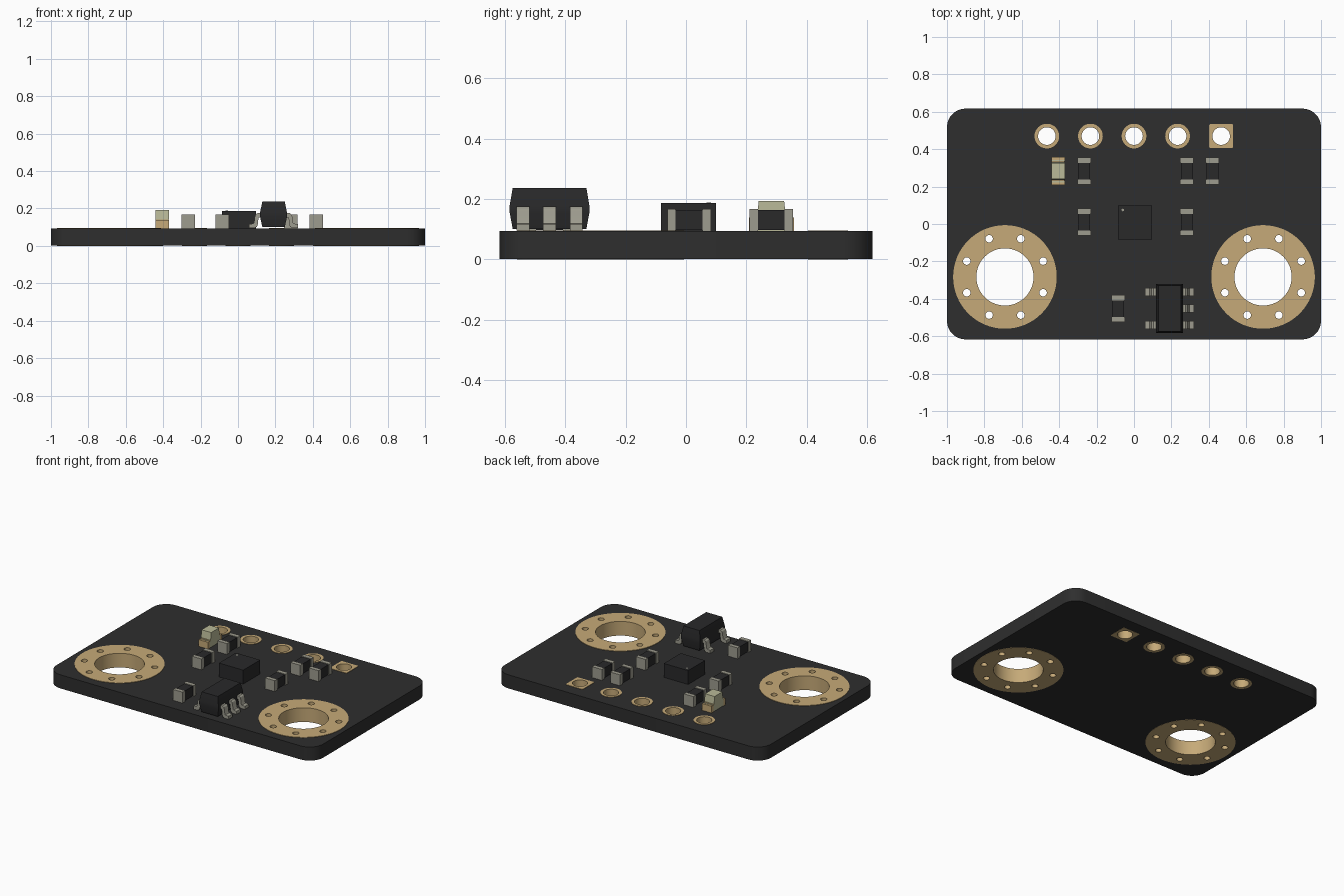
import bpy, bmesh
from math import cos, sin, pi, radians
from mathutils import Matrix

cube = bpy.data.objects.get("Cube")
if cube:
    bpy.data.objects.remove(cube, do_unlink=True)


def material(name, rgb):
    lin = [((c / 255 + 0.055) / 1.055) ** 2.4 for c in rgb] + [1]
    m = bpy.data.materials.new(name)
    m.diffuse_color = lin
    m.use_nodes = True
    m.node_tree.nodes["Principled BSDF"].inputs["Base Color"].default_value = lin
    return m


BLACK = material("board black", (46, 46, 46))
BODY = material("package black", (41, 41, 42))
GOLD = material("gold plating", (198, 170, 120))
METAL = material("solder grey", (158, 156, 143))
LENS = material("lens cream", (186, 186, 152))

parts = []


def add(name, mesh, mat, loc=(0, 0, 0)):
    mesh.materials.clear()
    mesh.materials.append(mat)
    ob = bpy.data.objects.new(name, mesh)
    ob.location = loc
    bpy.context.collection.objects.link(ob)
    parts.append(ob)
    return ob


def circle(x, y, r, n=48):
    return [(x + r * cos(2 * pi * i / n), y + r * sin(2 * pi * i / n)) for i in range(n)]


def rounded(x, y, hx, hy, r, n=8):
    pts = []
    for k, (sx, sy) in enumerate([(1, 1), (-1, 1), (-1, -1), (1, -1)]):
        for i in range(n + 1):
            a = (k + i / n) * pi / 2
            pts.append((x + sx * (hx - r) + r * cos(a), y + sy * (hy - r) + r * sin(a)))
    return pts


def prism(name, outlines, lo, hi, mat, loc=(0, 0, 0), upright=False):
    """Extrude an outline with holes; upright sweeps an x-z profile along y."""
    cu = bpy.data.curves.new(name, "CURVE")
    cu.dimensions = "2D"
    cu.fill_mode = "BOTH"
    cu.extrude = (hi - lo) / 2
    for pts in outlines:
        sp = cu.splines.new("POLY")
        sp.points.add(len(pts) - 1)
        for p, (x, y) in zip(sp.points, pts):
            p.co = (x, y, 0, 1)
        sp.use_cyclic_u = True
    tmp = bpy.data.objects.new(name, cu)
    mesh = bpy.data.meshes.new_from_object(tmp)
    bpy.data.objects.remove(tmp)
    mesh.transform(Matrix.Translation((0, 0, (lo + hi) / 2)))
    if upright:
        mesh.transform(Matrix.Rotation(radians(90), 4, "X"))
    bm = bmesh.new()
    bm.from_mesh(mesh)
    bmesh.ops.remove_doubles(bm, verts=bm.verts, dist=1e-5)
    bmesh.ops.recalc_face_normals(bm, faces=bm.faces)
    bm.to_mesh(mesh)
    bm.free()
    return add(name, mesh, mat, loc)


def stack(name, x, y, levels, mat):
    """Closed solid through rectangles (half x, half y, z)."""
    bm = bmesh.new()
    rings = [[bm.verts.new((sx * hx, sy * hy, z))
              for sx, sy in ((-1, -1), (1, -1), (1, 1), (-1, 1))] for hx, hy, z in levels]
    bm.faces.new(rings[0][::-1])
    bm.faces.new(rings[-1])
    for a, b in zip(rings, rings[1:]):
        for i in range(4):
            j = (i + 1) % 4
            bm.faces.new((a[i], a[j], b[j], b[i]))
    mesh = bpy.data.meshes.new(name)
    bm.to_mesh(mesh)
    bm.free()
    return add(name, mesh, mat, (x, y, 0))


def box(name, x, y, hx, hy, lo, hi, mat):
    return stack(name, x, y, [(hx, hy, lo), (hx, hy, hi)], mat)


TOP = 0.093
cutouts = []

# Plated mounting rings, each with eight small via holes
for side, x in (("right", -0.69), ("left", 0.69)):
    y = -0.283
    rim = circle(x, y, 0.277, 64)
    vias = [circle(x + 0.221 * cos(a), y + 0.221 * sin(a), 0.02, 16)
            for a in (pi / 8 + k * pi / 4 for k in range(8))]
    cutouts.append(rim)
    prism(side + "_mount_ring", [rim, circle(x, y, 0.153)] + vias, 0, TOP + 0.003, GOLD)

# Header pads, the last one square
for i in range(5):
    x, y = -0.466 + 0.233 * i, 0.47
    rim = rounded(x, y, 0.064, 0.064, 0.006, 3) if i == 4 else circle(x, y, 0.066)
    cutouts.append(rim)
    prism(f"header_pad_{i + 1}", [rim, circle(x, y, 0.047)], 0, TOP + 0.003, GOLD)

# Circuit board
prism("board", [rounded(0, 0, 1, 0.617, 0.1)] + cutouts, 0.001, TOP, BLACK)

# Chip components with metal end caps
spots = [(-0.267, 0.283), (0.283, 0.283), (0.419, 0.283),
         (-0.267, 0.01), (0.283, 0.01), (-0.085, -0.452)]
for i, (x, y) in enumerate(spots, 1):
    box(f"chip_part_body_{i}", x, y, 0.032, 0.046, TOP + 0.004, 0.163, BODY)
    for end, s in (("front", -1), ("back", 1)):
        box(f"chip_part_{end}_cap_{i}", x, y + s * 0.058, 0.036, 0.014, TOP, 0.167, METAL)

# Indicator light
lx, ly = -0.406, 0.283
box("light_base", lx, ly, 0.034, 0.06, TOP, 0.141, LENS)
for end, s in (("front", -1), ("back", 1)):
    box(f"light_{end}_terminal", lx, ly + s * 0.064, 0.036, 0.01, TOP, 0.139, GOLD)
    box(f"light_{end}_strip", lx, ly + s * 0.05, 0.035, 0.004, 0.139, 0.143, GOLD)
stack("light_lens", lx, ly, [(0.036, 0.048, 0.141), (0.036, 0.042, 0.193)], LENS)

# Square sensor package with a pin marker
box("sensor_package", 0.006, 0.008, 0.091, 0.091, TOP, 0.187, BODY)
prism("sensor_marker", [circle(-0.06, 0.075, 0.007, 16)], 0.187, 0.188, METAL)

# Regulator with tapered body and gull-wing legs
rx, ry = 0.19, -0.452
stack("regulator_body", rx, ry, [(0.06, 0.122, 0.101), (0.072, 0.132, 0.155),
                                 (0.072, 0.132, 0.178), (0.06, 0.122, 0.237)], BODY)
leg = [(0.06, 0.175), (0.086, 0.175), (0.096, 0.168), (0.1, 0.158), (0.104, 0.126),
       (0.108, 0.119), (0.131, 0.117), (0.131, 0.096), (0.1, 0.096), (0.09, 0.101),
       (0.085, 0.11), (0.08, 0.152), (0.06, 0.154)]
for side, s, rows in (("left", 1, (-1, 0, 1)), ("right", -1, (-1, 1))):
    for k in rows:
        prism(f"regulator_{side}_leg_{k + 2}", [[(s * px, pz) for px, pz in leg]],
              -0.021, 0.021, METAL, (rx, ry + k * 0.088, 0), upright=True)

# Smooth the round walls, keep the corners crisp
bpy.ops.object.select_all(action="DESELECT")
for ob in parts:
    ob.select_set(True)
bpy.context.view_layer.objects.active = parts[0]
bpy.ops.object.shade_smooth_by_angle(angle=radians(30))
